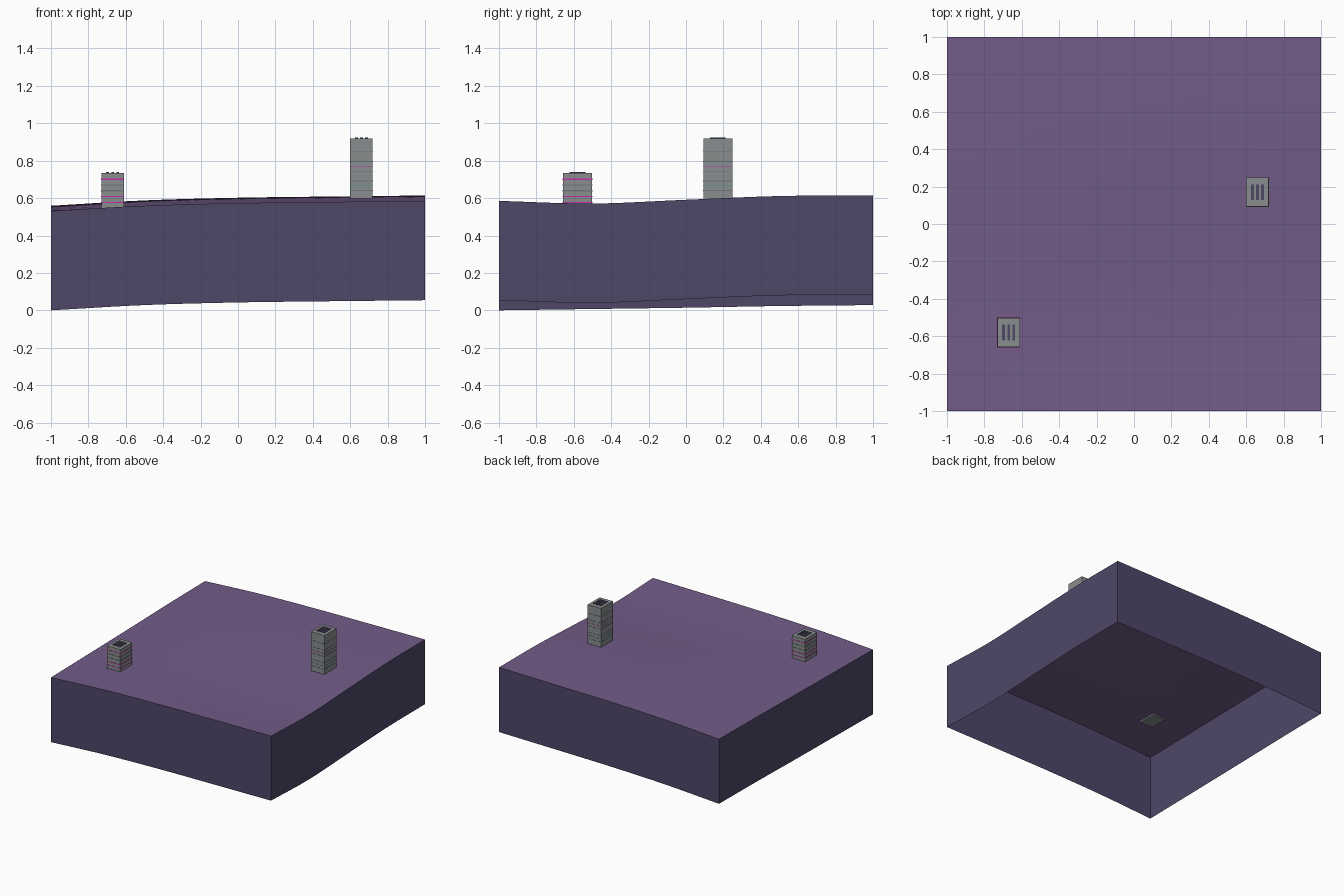
import bpy, bmesh
from mathutils import Vector

if "Cube" in bpy.data.objects:
    bpy.data.objects.remove(bpy.data.objects["Cube"])


def material(name, hex_code):
    srgb = [int(hex_code[i:i + 2], 16) / 255 for i in (0, 2, 4)]
    col = [c / 12.92 if c < 0.04 else ((c + 0.055) / 1.055) ** 2.4 for c in srgb] + [1]
    m = bpy.data.materials.new(name)
    m.use_nodes = True
    m.diffuse_color = col
    m.node_tree.nodes["Principled BSDF"].inputs["Base Color"].default_value = col
    return m


PURPLE = material("ground purple", "735c88")
NAVY = material("dark indigo", "4e4768")
GREY = material("concrete grey", "898d8f")
SLATE = material("slate seam", "6d757c")
MAGENTA = material("magenta light", "c02fa8")
TEAL = material("teal light", "3f9c94")


def finish(name, bm, mat):
    mesh = bpy.data.meshes.new(name)
    bm.to_mesh(mesh)
    bm.free()
    mesh.materials.append(mat)
    ob = bpy.data.objects.new(name, mesh)
    bpy.context.collection.objects.link(ob)
    return ob


def box(name, centre, size, mat):
    bm = bmesh.new()
    bmesh.ops.create_cube(bm, size=1)
    for v in bm.verts:
        v.co = Vector(a * s + c for a, s, c in zip(v.co, size, centre))
    return finish(name, bm, mat)


# Gentle relief, blended between the two side edges
def spline(pts, u):
    s = (u + 1) / 2 * (len(pts) - 1)
    i = min(int(s), len(pts) - 2)
    f = s - i
    b, c = pts[i], pts[i + 1]
    a = pts[i - 1] if i else 2 * b - c
    d = pts[i + 2] if i + 2 < len(pts) else 2 * c - b
    return b + f / 2 * (c - a + f * (2 * a - 5 * b + 4 * c - d + f * (3 * (b - c) + d - a)))


def relief(x, y):
    low = spline([0, 0.007, 0.014, 0.023, 0.028], y)
    high = spline([0.054, 0.040, 0.060, 0.080, 0.083], y)
    return low + (high - low) * spline([0, 0.52, 0.78, 0.9, 1], x)


DEPTH = 0.531
SEG = 24

# Rolling ground surface
bm = bmesh.new()
bmesh.ops.create_grid(bm, x_segments=SEG, y_segments=SEG, size=1)
for v in bm.verts:
    v.co.z = relief(v.co.x, v.co.y) + DEPTH
for f in bm.faces:
    f.smooth = True
finish("ground", bm, PURPLE)

# Open skirt hanging from the ground's border
bm = bmesh.new()
bmesh.ops.create_grid(bm, x_segments=SEG, y_segments=SEG, size=1)
for v in bm.verts:
    v.co.z = relief(v.co.x, v.co.y) + DEPTH
border = [e for e in bm.edges if e.is_boundary]
inner = list(bm.faces)
new = bmesh.ops.extrude_edge_only(bm, edges=border)["geom"]
for v in new:
    if isinstance(v, bmesh.types.BMVert):
        v.co.z -= DEPTH
bmesh.ops.delete(bm, geom=inner, context='FACES')
for f in bm.faces:
    f.normal_update()
    if f.normal.dot(f.calc_center_median() * Vector((1, 1, 0))) < 0:
        f.normal_flip()
finish("skirt", bm, NAVY)


# Towers with thin floor bands and three roof vents
def tower(name, x, y, base, top, bands):
    w, d = 0.12, 0.155
    box(name + "_body", (x, y, (base + top) / 2), (w, d, top - base), GREY)
    for i, (z, height, mat) in enumerate(bands):
        box(f"{name}_band_{i + 1}", (x, y, z), (w + 0.003, d + 0.003, height), mat)
    for i in (-1, 0, 1):
        box(f"{name}_roof_vent_{i + 2}", (x + i * 0.027, y, top + 0.002),
            (0.015, 0.085, 0.008), NAVY)


row_mats = [MAGENTA, MAGENTA, SLATE, SLATE, MAGENTA]
tower("short_tower", -0.67, -0.58, 0.54, 0.733,
      [(0.577 + 0.031 * i, 0.006, m) for i, m in enumerate(row_mats)])
tower("tall_tower", 0.66, 0.17, 0.598, 0.918,
      [(0.64 + 0.052 * i, 0.004, SLATE) for i in range(5)]
      + [(0.666 + 0.104 * i, 0.002, m) for i, m in enumerate([TEAL, MAGENTA])])
